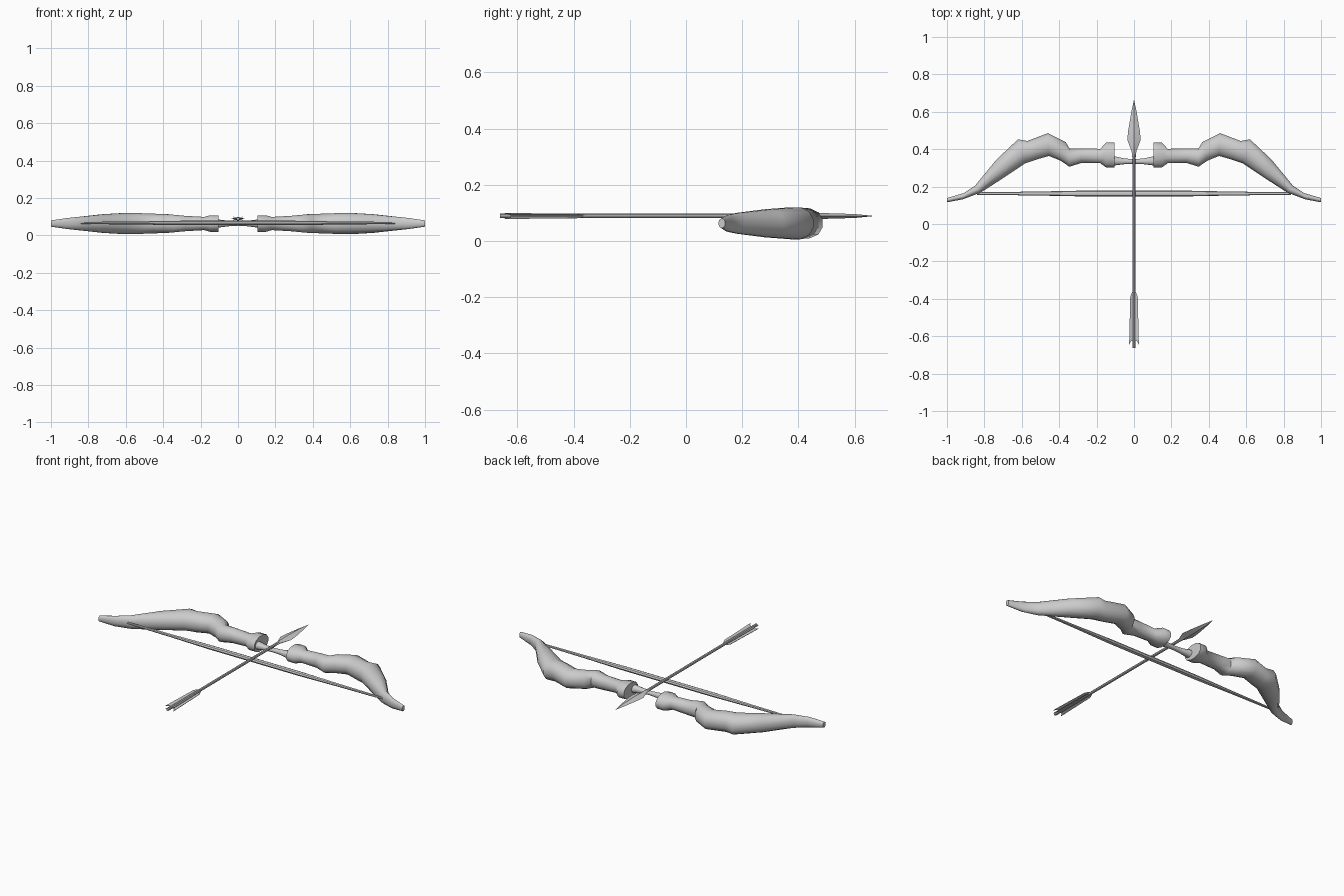
import bpy, bmesh, math
from mathutils import Vector

if "Cube" in bpy.data.objects:
    bpy.data.objects.remove(bpy.data.objects["Cube"])

TAU = math.tau


def finish(name, bm, mirror=False, smooth=40):
    bmesh.ops.recalc_face_normals(bm, faces=bm.faces)
    me = bpy.data.meshes.new(name)
    bm.to_mesh(me)
    bm.free()
    ob = bpy.data.objects.new(name, me)
    bpy.context.collection.objects.link(ob)
    bpy.ops.object.select_all(action='DESELECT')
    ob.select_set(True)
    bpy.context.view_layer.objects.active = ob
    if smooth:
        bpy.ops.object.shade_smooth_by_angle(angle=math.radians(smooth))
    if mirror:
        m = ob.modifiers.new("mirror", 'MIRROR')
        m.use_clip = True
    return ob


def skin(rings, cap_start=True, cap_end=True):
    bm = bmesh.new()
    loops = [[bm.verts.new(p) for p in r] for r in rings]
    n = len(loops[0])
    for a, b in zip(loops, loops[1:]):
        for i in range(n):
            j = (i + 1) % n
            bm.faces.new((a[i], a[j], b[j], b[i]))
    if cap_start:
        bm.faces.new(loops[0])
    if cap_end:
        bm.faces.new(loops[-1])
    return bm


# Bow limb sections: front edge (x, y), string-side edge (x, y), half height in z
ZB = 0.063
sections = [
    (0.00, 0.347, 0.00, 0.322, 0.012),
    (0.05, 0.350, 0.05, 0.320, 0.015),
    (0.104, 0.362, 0.104, 0.313, 0.022),
    (0.105, 0.435, 0.105, 0.303, 0.045),
    (0.150, 0.435, 0.150, 0.303, 0.045),
    (0.180, 0.402, 0.180, 0.325, 0.036),
    (0.290, 0.404, 0.280, 0.327, 0.042),
    (0.345, 0.403, 0.345, 0.306, 0.048),
    (0.365, 0.438, 0.395, 0.340, 0.051),
    (0.460, 0.486, 0.455, 0.364, 0.054),
    (0.570, 0.444, 0.520, 0.345, 0.057),
    (0.620, 0.453, 0.580, 0.325, 0.058),
    (0.735, 0.345, 0.700, 0.245, 0.051),
    (0.850, 0.205, 0.820, 0.168, 0.038),
    (0.910, 0.165, 0.915, 0.132, 0.030),
    (1.000, 0.139, 1.000, 0.116, 0.017),
]
rings = []
for ux, uy, lx, ly, h in sections:
    u, l = Vector((ux, uy, ZB)), Vector((lx, ly, ZB))
    k = 1 / math.cos(TAU / 24)   # 12 sides, flat on the edges
    rings.append([(u + l) / 2 + (u - l) / 2 * min(1, max(-1, 1.05 * k * math.cos(t)))
                  + Vector((0, 0, h * k * math.sin(t) * 0.98))
                  for t in ((i + 0.5) * TAU / 12 for i in range(12))])
finish("bow_limbs", skin(rings, cap_start=False), mirror=True, smooth=50)

# Bowstring, thicker in the middle
string = [(-0.84, 0.007), (-0.55, 0.010), (-0.3, 0.015), (0.3, 0.015), (0.55, 0.010), (0.84, 0.007)]
finish("bowstring", skin([[(x, 0.163 + r * math.cos(i * TAU / 8), 0.066 + 0.8 * r * math.sin(i * TAU / 8))
                           for i in range(8)] for x, r in string]))

# Arrow: sections along y with half width and half height
ZA = 0.089


def along_y(stations, n):
    return skin([[(w * math.cos(i * TAU / n), y, ZA + h * math.sin(i * TAU / n))
                  for i in range(n)] for y, w, h in stations])


finish("arrow_shaft", along_y([(-0.662, 0.008, 0.008), (0.40, 0.008, 0.008)], 8))
finish("arrow_head", along_y([(0.345, 0.008, 0.008), (0.39, 0.013, 0.010), (0.45, 0.036, 0.010),
                              (0.50, 0.031, 0.010), (0.60, 0.014, 0.007), (0.662, 0.001, 0.001)], 4), smooth=30)

# Four shallow-angled feather vanes
outline = [(0.004, -0.35), (0.020, -0.39), (0.026, -0.645), (0.016, -0.625), (0.004, -0.625)]
for k, (sx, sz) in enumerate([(1, 1), (-1, 1), (1, -1), (-1, -1)]):
    plate = [[(sx * r, y, ZA + sz * r * 0.36 + d) for r, y in outline] for d in (-0.0012, 0.0012)]
    finish(f"arrow_vane_{k + 1}", skin(plate), smooth=0)
